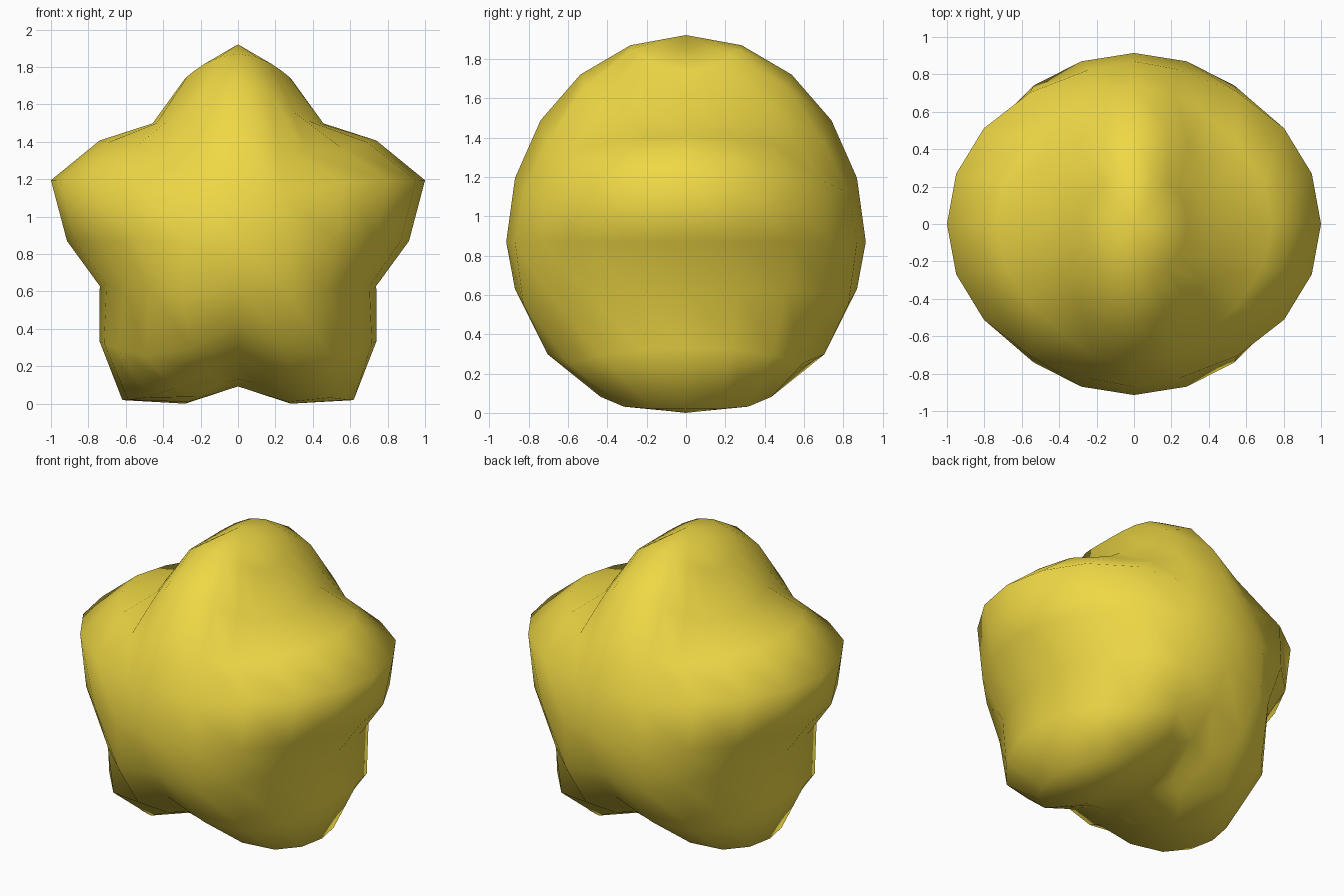
import bpy
from math import atan2, cos, sin, pi, radians

if "Cube" in bpy.data.objects:
    bpy.data.objects.remove(bpy.data.objects["Cube"])

# Base ball: 20 segments, 10 rings, poles up and down
RADIUS = 1 / (1.15 * cos(radians(18)))
WAVE = 0.15
CENTRE_Z = RADIUS * sin(radians(72))
bpy.ops.mesh.primitive_uv_sphere_add(segments=20, ring_count=10, radius=RADIUS)
star = bpy.context.object
star.name = "puffy_star"

# Push five lobes outwards in the front plane, keeping the depth
for v in star.data.vertices:
    x, y, z = v.co
    scale = 1 + WAVE * cos(5 * atan2(x, z))
    v.co = (x * scale, y, z * scale + CENTRE_Z)
star.data.update()
bpy.ops.object.shade_smooth()

# Yellow surface
mat = bpy.data.materials.new("yellow")
mat.diffuse_color = (0.87, 0.69, 0.06, 1)
mat.use_nodes = True
mat.node_tree.nodes["Principled BSDF"].inputs["Base Color"].default_value = mat.diffuse_color
star.data.materials.append(mat)
